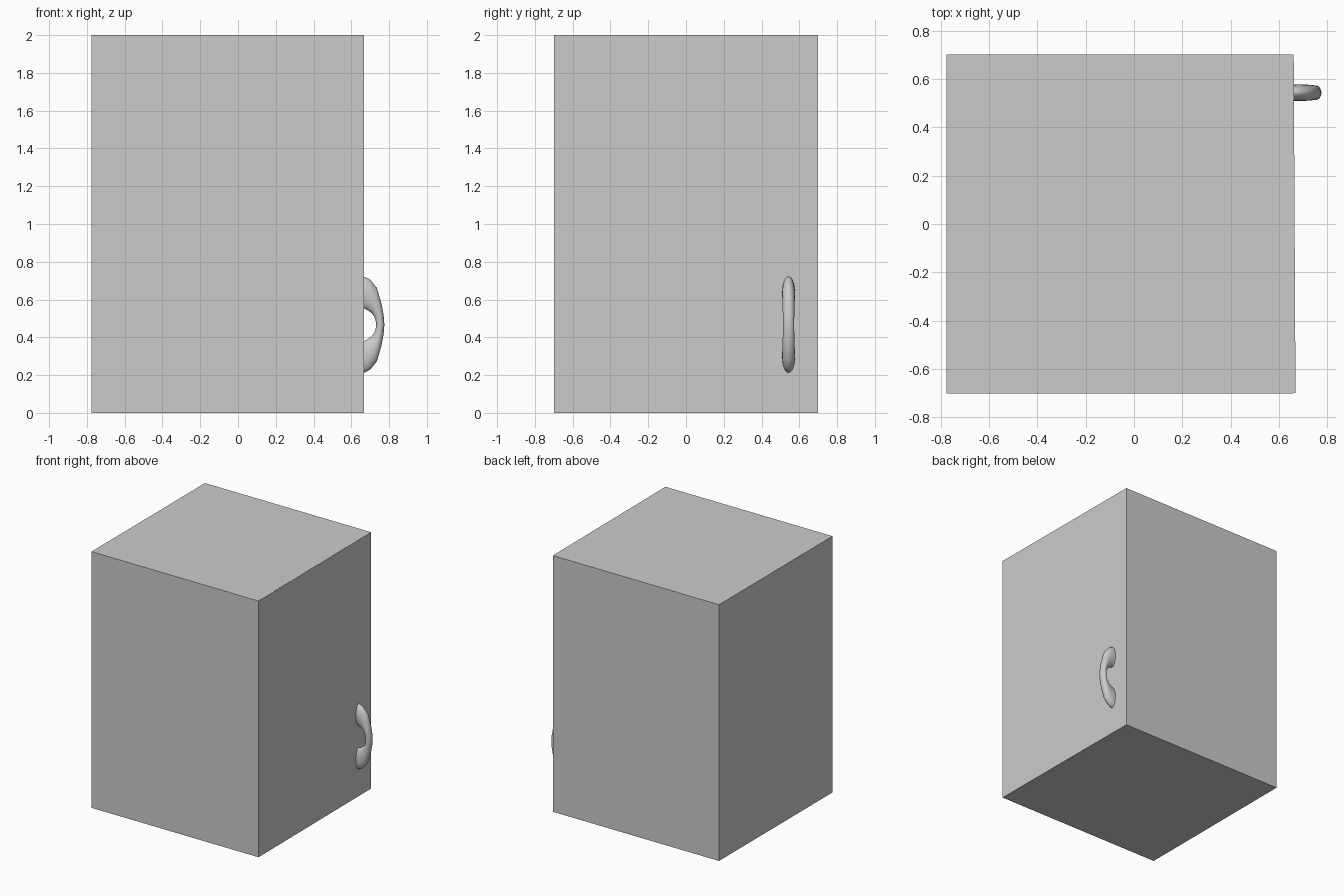
import bpy, bmesh, math
from mathutils import Vector

if "Cube" in bpy.data.objects:
    bpy.data.objects.remove(bpy.data.objects["Cube"])


def add_mesh(name, bm):
    bmesh.ops.recalc_face_normals(bm, faces=bm.faces)
    mesh = bpy.data.meshes.new(name)
    bm.to_mesh(mesh)
    bm.free()
    obj = bpy.data.objects.new(name, mesh)
    bpy.context.collection.objects.link(obj)
    return obj


def prism(name, outline, z0, z1):
    bm = bmesh.new()
    face = bm.faces.new([bm.verts.new((x, y, z0)) for x, y in outline])
    ext = bmesh.ops.extrude_face_region(bm, geom=[face])
    top = [v for v in ext["geom"] if isinstance(v, bmesh.types.BMVert)]
    bmesh.ops.translate(bm, verts=top, vec=(0, 0, z1 - z0))
    return add_mesh(name, bm)


# Cabinet body
prism("cabinet", [(-0.775, -0.7), (0.66, -0.7), (0.66, 0.7), (-0.775, 0.7)], 0, 2)

# Door, set into the cabinet and very slightly ajar
prism("door", [(0.628, -0.6995), (0.668, -0.6995), (0.6605, 0.6995), (0.62, 0.6995)], 0.0005, 1.9995)

# Handle: oval rings lofted between the outer and inner edge of the grip.
# Each row: outer x, outer z offset, inner x, inner z offset, half width in y
CY, CZ = 0.543, 0.467
half = [
    (0.640, 0.258, 0.640, 0.090, 0.033),
    (0.672, 0.253, 0.668, 0.087, 0.034),
    (0.700, 0.238, 0.688, 0.075, 0.034),
    (0.735, 0.195, 0.707, 0.062, 0.033),
    (0.760, 0.110, 0.722, 0.043, 0.031),
    (0.771, 0.050, 0.729, 0.020, 0.030),
]
rows = half + [(0.775, 0, 0.731, 0, 0.030)] + [(a, -b, c, -d, w) for a, b, c, d, w in reversed(half)]
SIDES = 20
bm = bmesh.new()
rings = []
for ox, oz, ix, iz, w in rows:
    outer, inner = Vector((ox, CY, CZ + oz)), Vector((ix, CY, CZ + iz))
    mid, axis = (outer + inner) / 2, (outer - inner) / 2
    ring = []
    for i in range(SIDES):
        a = 2 * math.pi * i / SIDES
        ring.append(bm.verts.new(mid + axis * math.cos(a) + Vector((0, w * math.sin(a), 0))))
    rings.append(ring)
for r0, r1 in zip(rings, rings[1:]):
    for i in range(SIDES):
        j = (i + 1) % SIDES
        bm.faces.new((r0[i], r0[j], r1[j], r1[i]))
bm.faces.new(rings[0])
bm.faces.new(rings[-1])
handle = add_mesh("handle", bm)
bpy.context.view_layer.objects.active = handle
handle.select_set(True)
bpy.ops.object.shade_smooth_by_angle(angle=math.radians(50))
